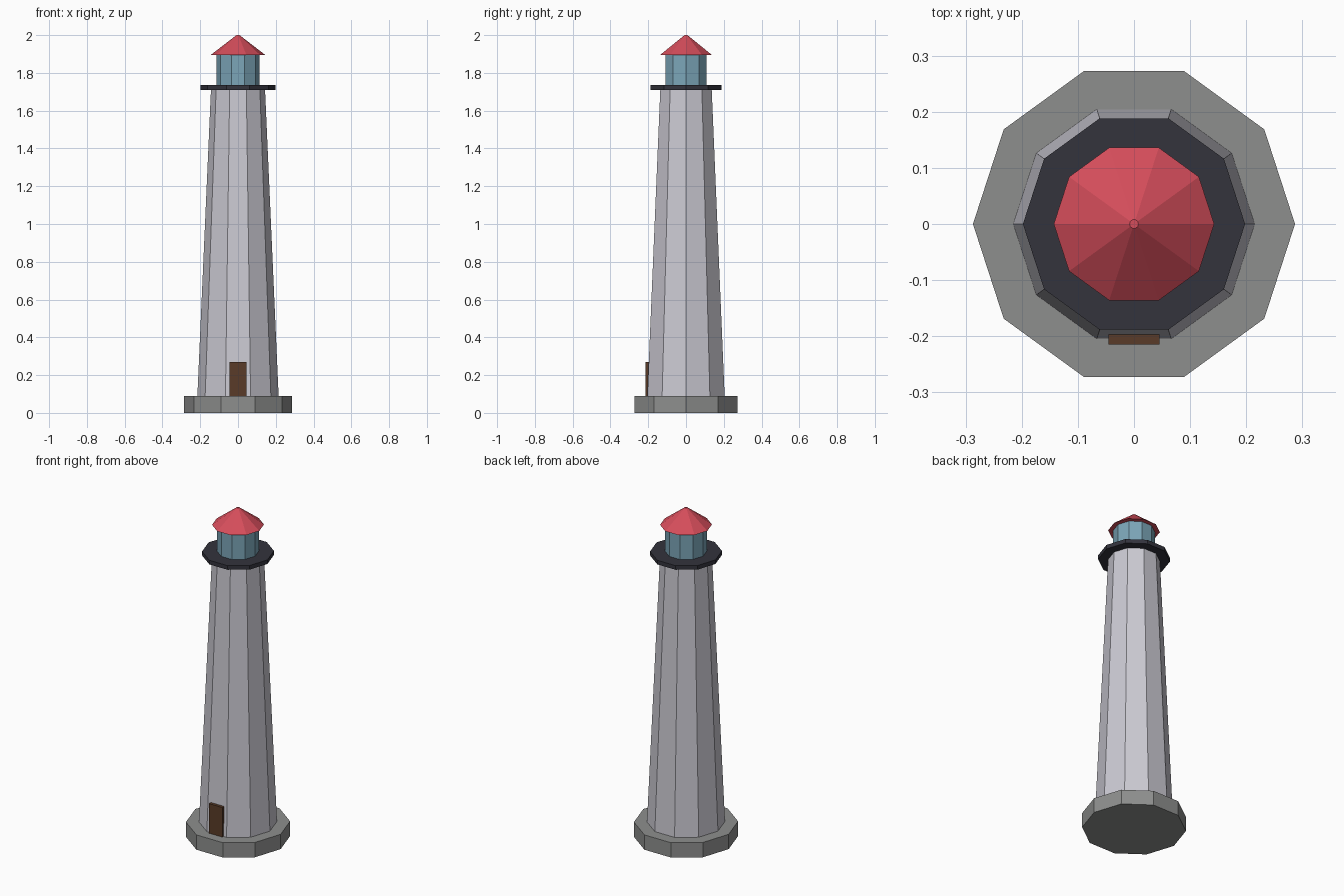
import bpy
import math

if "Cube" in bpy.data.objects:
    bpy.data.objects.remove(bpy.data.objects["Cube"])


def material(name, rgb):
    m = bpy.data.materials.new(name)
    m.diffuse_color = (*rgb, 1.0)
    m.use_nodes = True
    m.node_tree.nodes["Principled BSDF"].inputs["Base Color"].default_value = m.diffuse_color
    return m


stone = material("grey stone", (0.27, 0.275, 0.27))
plaster = material("pale plaster", (0.60, 0.59, 0.65))
iron = material("dark iron", (0.033, 0.033, 0.046))
glass = material("blue glass", (0.20, 0.38, 0.48))
red = material("red roof", (0.67, 0.075, 0.105))
wood = material("brown wood", (0.10, 0.044, 0.021))


def tier(name, z0, z1, r0, r1, mat):
    """Ten-sided tapered drum from z0 to z1."""
    bpy.ops.mesh.primitive_cone_add(
        vertices=10, radius1=r0, radius2=r1, depth=z1 - z0,
        location=(0, 0, (z0 + z1) / 2))
    ob = bpy.context.object
    ob.name = name
    # put corners on the x axis
    ob.rotation_euler.z = math.pi / 2
    ob.data.materials.append(mat)
    return ob


# Stacked tower tiers
tier("base", 0.0, 0.09, 0.287, 0.287, stone)
tier("tower", 0.09, 1.715, 0.215, 0.143, plaster)
tier("gallery", 1.71, 1.735, 0.198, 0.198, iron)
tier("lantern_room", 1.735, 1.9, 0.115, 0.115, glass)
tier("roof", 1.896, 2.0, 0.143, 0.008, red)

# Door set into the front face
bpy.ops.mesh.primitive_cube_add(size=1, location=(0, -0.2, 0.18))
door = bpy.context.object
door.name = "door"
door.scale = (0.09, 0.03, 0.18)
door.data.materials.append(wood)
